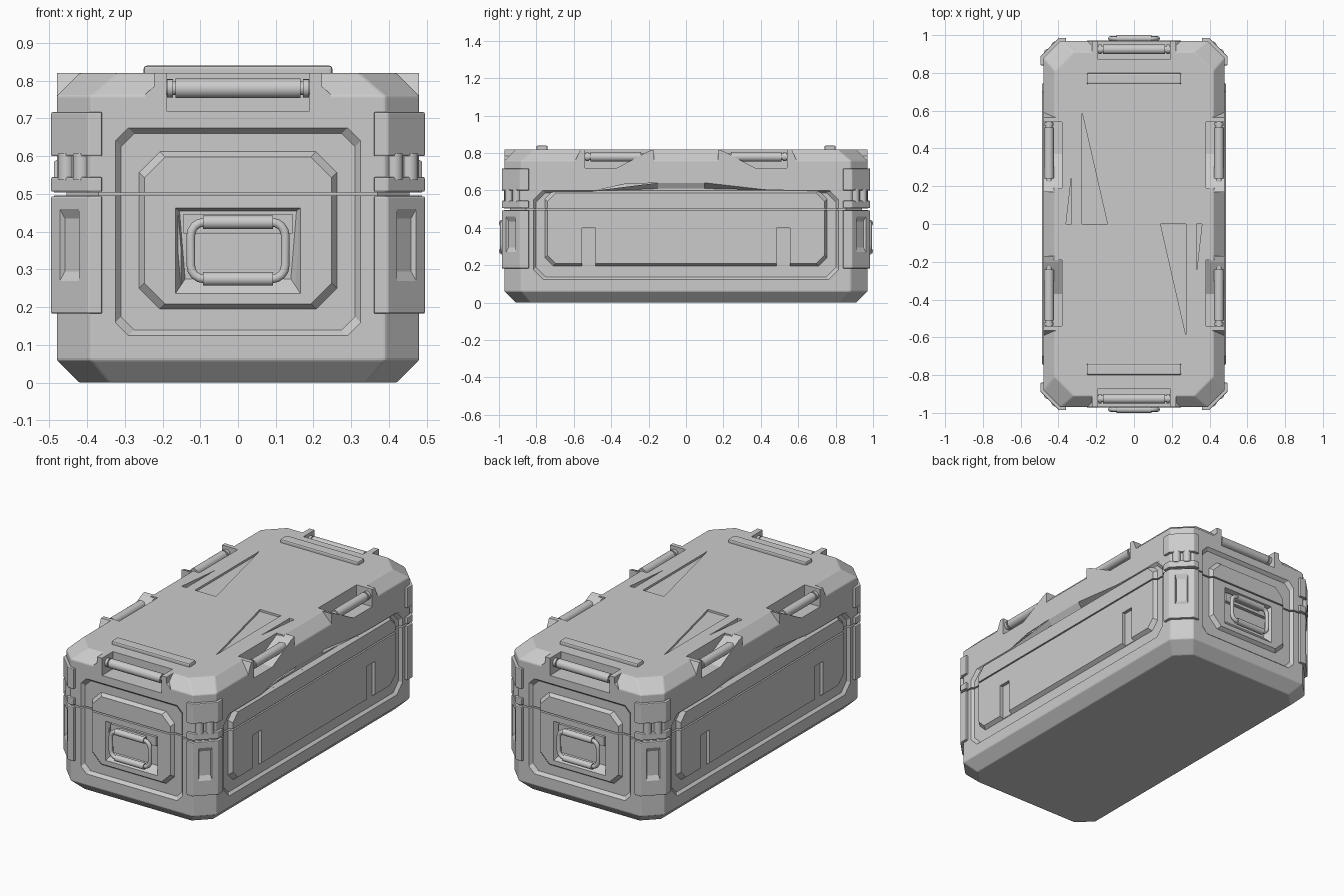
import bpy, bmesh, math
from mathutils import Matrix, Vector

cube = bpy.data.objects.get("Cube")
if cube:
    bpy.data.objects.remove(cube, do_unlink=True)

grey = bpy.data.materials.new("plain_grey")
grey.use_nodes = True
GREY = (0.6, 0.6, 0.6, 1)
grey.diffuse_color = GREY
grey.node_tree.nodes["Principled BSDF"].inputs["Base Color"].default_value = GREY

TURNS = [Matrix.Rotation(a, 4, 'Z') for a in (0, math.pi)]
IDENT = TURNS[0]


def finish(bm, name, mat=IDENT):
    bm.transform(mat)
    bmesh.ops.recalc_face_normals(bm, faces=bm.faces)
    me = bpy.data.meshes.new(name)
    bm.to_mesh(me)
    bm.free()
    me.materials.append(grey)
    ob = bpy.data.objects.new(name, me)
    bpy.context.collection.objects.link(ob)
    return ob


def loft(name, rings, mat=IDENT):
    """Skin a stack of equal-length point rings and cap both ends."""
    bm = bmesh.new()
    vs = [[bm.verts.new(p) for p in r] for r in rings]
    n = len(vs[0])
    for a, b in zip(vs, vs[1:]):
        for i in range(n):
            bm.faces.new((a[i], a[(i + 1) % n], b[(i + 1) % n], b[i]))
    bm.faces.new(vs[0])
    bm.faces.new(vs[-1])
    return finish(bm, name, mat)


def octagon(u0, u1, v0, v1, c):
    return [(u0 + c, v0), (u1 - c, v0), (u1, v0 + c), (u1, v1 - c),
            (u1 - c, v1), (u0 + c, v1), (u0, v1 - c), (u0, v0 + c)]


def prism(name, pts, z0, z1, mat=IDENT):
    return loft(name, [[(x, y, z) for x, y in pts] for z in (z0, z1)], mat)


def box(name, x0, x1, y0, y1, z0, z1, mat=IDENT):
    return prism(name, [(x0, y0), (x1, y0), (x1, y1), (x0, y1)], z0, z1, mat)


def on_end(u, v, d):
    return (u, -d, v)


def on_side(u, v, d):
    return (d, u, v)


def panel(name, place, rect, c, steps, mat):
    """Chamfered rectangle on a wall; steps are (distance from centre, inset)."""
    u0, u1, v0, v1 = rect
    return loft(name, [[place(u, v, d) for u, v in
                        octagon(u0 + i, u1 - i, v0 + i, v1 - i, c)] for d, i in steps], mat)


def bake(ob, mod_setup):
    mod_setup(ob)
    dg = bpy.context.evaluated_depsgraph_get()
    me = bpy.data.meshes.new_from_object(ob.evaluated_get(dg))
    ob.modifiers.clear()
    ob.data = me


def cut(ob, cutters):
    def setup(o):
        for c in cutters:
            m = o.modifiers.new("cut", 'BOOLEAN')
            m.operation, m.solver, m.object = 'DIFFERENCE', 'EXACT', c
    bake(ob, setup)


def bevel(ob, w, seg=2):
    def setup(o):
        m = o.modifiers.new("bevel", 'BEVEL')
        m.width, m.segments, m.limit_method = w, seg, 'ANGLE'
    bake(ob, setup)


def rod(name, centre, axis, length, r, mat=IDENT):
    bm = bmesh.new()
    bmesh.ops.create_cone(bm, cap_ends=True, segments=24, radius1=r, radius2=r, depth=length)
    for f in bm.faces:
        f.smooth = len(f.verts) == 4
    turn = Vector((0, 0, 1)).rotation_difference(Vector(axis)).to_matrix().to_4x4()
    return finish(bm, name, mat @ Matrix.Translation(centre) @ turn)


# Main case: chamfered box with sloped top and bottom edges
def ring(hx, hy, c, z):
    return [(x, y, z) for x, y in octagon(-hx, hx, -hy, hy, c)]


case = loft("case", [ring(.42, .91, .08, 0), ring(.48, .97, .09, .06),
                     ring(.48, .97, .09, .76), ring(.42, .91, .1, .82)])
bevel(case, .005)

seam = box("seam_cutter", -2, 2, -2, 2, .496, .504)
case_cuts, helpers, end_panels, side_panels = [seam], [seam], [], []

for t in TURNS:
    # Sunken frames and raised panels on the ends and long sides
    case_cuts.append(panel("end_frame_cut", on_end, (-.325, .325, .125, .675), .035,
                           [(.99, -.02), (.97, 0), (.952, .015)], t))
    case_cuts.append(panel("side_frame_cut", on_side, (-.815, .815, .125, .6), .05,
                           [(.5, -.02), (.48, 0), (.465, .013)], t))
    ep = panel("end_panel", on_end, (-.262, .262, .195, .612), .055,
               [(.9, 0), (.952, 0), (.972, .014)], t)
    sp = panel("side_panel", on_side, (-.755, .755, .195, .6), .045,
               [(.42, 0), (.465, 0), (.487, .014)], t)
    # Handle pocket with a sloped lower lip
    pocket = loft("handle_pocket_cut", [
        [on_end(*p, 1.0) for p in ((-.17, .232), (.17, .232), (.17, .468), (-.17, .468))],
        [on_end(*p, .972) for p in ((-.165, .237), (.165, .237), (.165, .463), (-.165, .463))],
        [on_end(*p, .935) for p in ((-.14, .275), (.14, .275), (.155, .455), (-.155, .455))]], t)
    # Slots at the bottom of the side panel
    slots = [box("side_slot_cut", .468, .6, y - .037, y + .037, .15, .4, t) for y in (-.52, .52)]
    # Sloped notch above the side panel
    case_cuts.append(loft("side_wedge_cut", [
        [(.5, y, z) for y, z in ((-.5, .595), (.8, .595), (.1, .675), (-.15, .675))],
        [(.462, y, z) for y, z in ((-.5, .595), (.8, .595), (.1, .61), (-.15, .61))]], t))
    # Rod notches on the lid edges
    case_cuts.append(box("end_notch_cut", -.19, .19, -1.1, -.87, .72, 1, t))
    for s in (-1, 1):
        prof = [(.54, .72), (.37, .72), (.19, .81), (.19, .9), (.54, .9)]
        case_cuts.append(loft("side_notch_cut",
                              [[(x, s * y, z) for y, z in prof] for x in (.38, .6)], t))
    # Engraved wedges on the lid
    case_cuts.append(prism("large_wedge_cut", [(-.275, 0), (-.14, 0), (-.145, .02), (-.275, .59)],
                           .808, .9, t))
    case_cuts.append(prism("small_wedge_cut", [(-.36, 0), (-.33, 0), (-.33, .26)], .795, .9, t))
    case_cuts.append(pocket)
    cut(ep, [pocket, seam])
    cut(sp, slots + [seam])
    helpers += slots

cut(case, case_cuts)
helpers += case_cuts
loft("seam_core", [ring(.455, .94, .085, z) for z in (.48, .52)])

for t in TURNS:
    # Lid strip
    bevel(box("lid_strip", -.25, .25, -.8, -.74, .8, .84, t), .008)

    # End rod with its lugs
    rod("end_rod", (0, -.925, .78), (1, 0, 0), .33, .026, t)
    rod("end_rod_core", (0, -.925, .78), (1, 0, 0), .38, .018, t)
    for s in (-1, 1):
        rod("end_rod_collar", (s * .18, -.925, .78), (1, 0, 0), .015, .024, t)
        loft("end_lug", [[(s * x, y, z) for x, y in
                          ((.19, -.97), (w, -.97), (w, -.88), (.19, -.88))]
                         for z, w in ((.72, .25), (.765, .245), (.785, .222), (.82, .222))], t)

        # Side rods with triangular inner lugs
        rod("side_rod", (.45, s * .375, .78), (0, 1, 0), .27, .026, t)
        rod("side_rod_core", (.45, s * .365, .78), (0, 1, 0), .36, .018, t)
        rod("side_rod_collar", (.45, s * .528, .78), (0, 1, 0), .018, .024, t)
        inner = [(.17, .82), (.17, .72), (.37, .72), (.2, .81)]
        outer = [(.54, .82), (.54, .72), (.6, .74), (.565, .82)]
        for name, prof in (("inner_lug", inner), ("outer_lug", outer)):
            loft(name, [[(x, s * y, z) for y, z in prof] for x in (.4, .48)], t)

    # Drop handle: looped bar, two grips and a mounting plate
    curve = bpy.data.curves.new("handle_bar", 'CURVE')
    curve.dimensions, curve.bevel_depth, curve.bevel_resolution = '3D', .012, 3
    sp = curve.splines.new('POLY')
    pts = []
    for k in range(4):
        cx = .09 if k in (0, 3) else -.09
        cz = .39 if k < 2 else .31
        for j in range(5):
            a = math.pi / 2 * (k + j / 4)
            pts.append((cx + .035 * math.cos(a), -.982, cz + .035 * math.sin(a), 1))
    sp.points.add(len(pts) - 1)
    for p, co in zip(sp.points, pts):
        p.co = co
    sp.use_cyclic_u = True
    sp.use_smooth = True
    curve.materials.append(grey)
    bar = bpy.data.objects.new("handle_bar", curve)
    bar.matrix_world = t
    bpy.context.collection.objects.link(bar)
    for z in (.425, .275):
        rod("handle_grip", (0, -.982, z), (1, 0, 0), .185, .018, t)
    box("handle_mount", -.145, .145, -.955, -.92, .395, .447, t)
    box("handle_hinge", -.085, .085, -.982, -.92, .412, .438, t)

# Corner guards with lower slot and twin posts
guard = [(.36, .985), (.398, .985), (.495, .888), (.495, .84),
         (.46, .84), (.46, .87), (.38, .95), (.36, .95)]
for sx in (-1, 1):
    for sy in (-1, 1):
        flip = Matrix.Diagonal((sx, sy, 1, 1))
        for name, z0, z1 in (("lower_guard", .183, .494), ("seam_guard", .506, .545),
                             ("upper_guard", .6, .717)):
            g = prism(name, guard, z0, z1, flip)
            bevel(g, .004)
            if name == "lower_guard":
                r = math.sqrt(.5)

                def diag(w, z, d):
                    return (r * (d + w - .3465), r * (d - w + .3465), z)
                slot = loft("guard_slot_cut", [
                    [diag(u, z, d) for u, z in ((-w, .365 - h), (w, .365 - h),
                                                (w, .365 + h), (-w, .365 + h))]
                    for d, w, h in ((.99, .037, .1), (.978, .036, .095), (.965, .03, .07))], flip)
                cut(g, [slot])
                helpers.append(slot)
        for x, y in ((.415, .945), (.455, .905)):
            rod("guard_post", (x, y, .5725), (0, 0, 1), .07, .022, flip)

for h in set(helpers):
    bpy.data.objects.remove(h, do_unlink=True)
